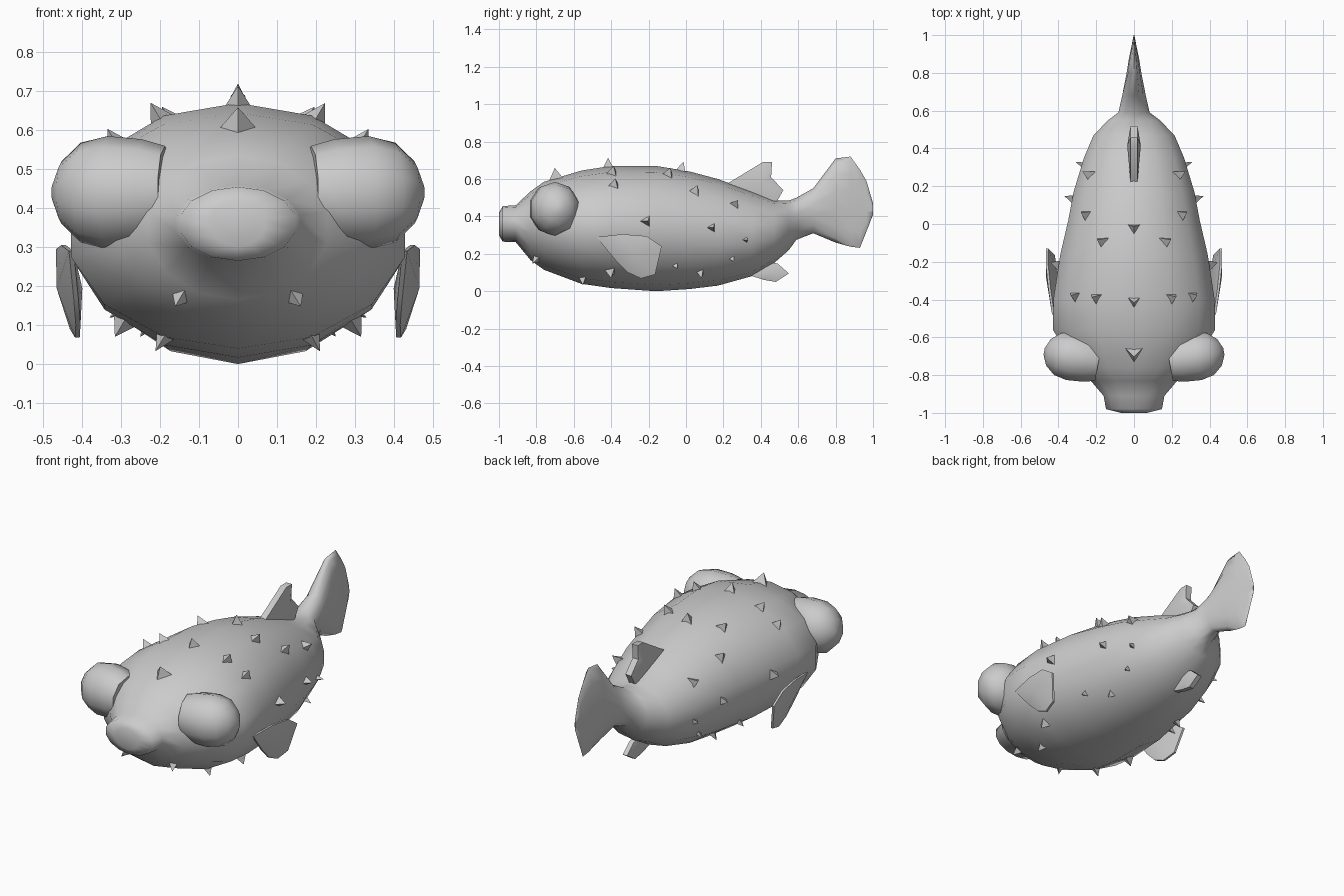
import bpy, math
from mathutils import Vector

if "Cube" in bpy.data.objects:
    bpy.data.objects.remove(bpy.data.objects["Cube"])


def make(name, verts, faces, smooth=None):
    me = bpy.data.meshes.new(name)
    me.from_pydata([tuple(v) for v in verts], [], faces)
    me.update()
    ob = bpy.data.objects.new(name, me)
    bpy.context.collection.objects.link(ob)
    bpy.ops.object.select_all(action='DESELECT')
    ob.select_set(True)
    bpy.context.view_layer.objects.active = ob
    bpy.ops.object.mode_set(mode='EDIT')
    bpy.ops.mesh.select_all(action='SELECT')
    bpy.ops.mesh.normals_make_consistent(inside=False)
    bpy.ops.object.mode_set(mode='OBJECT')
    if smooth:
        bpy.ops.object.shade_smooth_by_angle(angle=math.radians(smooth))
    return ob


def bridge(rings, n):
    """Quads between successive rings of n points, with capped ends."""
    fs = [(r * n + i, r * n + (i + 1) % n, (r + 1) * n + (i + 1) % n, (r + 1) * n + i)
          for r in range(rings - 1) for i in range(n)]
    return fs + [tuple(range(n)), tuple(range((rings - 1) * n, rings * n))]


# Body and tail: elliptical rings (y, top z, bottom z, half width)
stations = [
    (-1.0, .42, .30, .07), (-.98, .455, .265, .152), (-.91, .46, .262, .165),
    (-.83, .535, .165, .235), (-.76, .585, .115, .32), (-.56, .645, .04, .44),
    (-.40, .67, .017, .438), (-.16, .67, .0, .40), (.02, .64, .012, .357),
    (.17, .6, .03, .328), (.35, .535, .08, .272), (.47, .485, .15, .22),
    (.55, .485, .22, .14), (.59, .50, .275, .085), (.68, .55, .31, .064),
    (.80, .71, .26, .040), (.88, .72, .238, .027), (.93, .65, .232, .016),
    (.965, .59, .32, .009), (1.0, .47, .41, .002)]
N = 14
verts = []
for y, zt, zb, w in stations:
    for i in range(N):
        a = 2 * math.pi * i / N
        verts.append((w * math.sin(a), y, (zt + zb) / 2 + (zt - zb) / 2 * math.cos(a)))
body = make("body", verts, bridge(len(stations), N), 75)

# Bulging eyes: domed stalks pointing outward and slightly back (distance, radius)
profile = [(-.15, .12), (-.09, .137), (0, .145), (.07, .128), (.12, .08), (.143, .02)]
M, tilt = 10, math.radians(10)
for s, side in ((1, "right"), (-1, "left")):
    verts = []
    for t, r in profile:
        for i in range(M):
            a = 2 * math.pi * (i + .5) / M
            u = .93 * r * math.cos(a)
            verts.append((s * (.335 + t * math.cos(tilt) - u * math.sin(tilt)),
                          -.70 + t * math.sin(tilt) + u * math.cos(tilt),
                          .44 + r * math.sin(a)))
    make(side + "_eye", verts, bridge(len(profile), M), 60)


# Fins: a side outline with a rim, swollen in the middle
def fin(name, outline, xf, rim, swell):
    n = len(outline)
    cy = sum(p[0] for p in outline) / n
    cz = sum(p[1] for p in outline) / n
    vs = [(xf(y, z) + d * rim, y, z) for d in (-1, 1) for y, z in outline]
    vs += [(xf(cy, cz) + d * swell, cy, cz) for d in (-1, 1)]
    fs = []
    for i in range(n):
        j = (i + 1) % n
        fs += [(i, j, n + j, n + i), (i, j, 2 * n), (n + i, n + j, 2 * n + 1)]
    return make(name, vs, fs, 35)


pectoral = [(-.48, .29), (-.34, .305), (-.21, .295), (-.13, .24), (-.165, .09),
            (-.24, .068), (-.31, .10), (-.38, .17)]
for s, side in ((1, "right"), (-1, "left")):
    fin(side + "_pectoral_fin", pectoral,
        lambda y, z: s * (.435 + .2 * (z - .2) + .12 * (y + .27)), .006, .033)
fin("dorsal_fin", [(.22, .575), (.41, .69), (.46, .69), (.455, .61), (.52, .54),
                   (.48, .47), (.36, .5)], lambda y, z: 0, .018, .036)
fin("anal_fin", [(.34, .085), (.42, .06), (.48, .05), (.55, .095), (.49, .148),
                 (.42, .16)], lambda y, z: 0, .014, .03)

# Three-sided spines snapped onto the skin: (x, y, z, base radius)
spines = [
    (0, -.69, .62, .056), (0, -.41, .67, .04), (0, -.02, .65, .04),
    (.2, -.39, .63, .04), (.315, -.38, .57, .04), (.175, -.09, .63, .04),
    (.255, .05, .53, .042), (.225, .26, .46, .038), (.405, -.21, .375, .042),
    (.33, .14, .34, .034), (.28, .32, .275, .022), (.26, .25, .17, .022),
    (.23, .08, .1, .03), (.32, -.05, .125, .024), (.31, -.40, .08, .042),
    (.2, -.55, .05, .03), (.16, -.82, .15, .032)]
vs, fs = [], []
for x, y, z, r in spines:
    for s in ((1, -1) if x else (1,)):
        ok, p, n, _ = body.closest_point_on_mesh(Vector((s * x, y, z)))
        if not x:
            n = Vector((0, n.y, n.z)).normalized()
        f = (Vector((0, -1, 0)) + n * n.y).normalized()
        t = n.cross(f)
        b = len(vs)
        for k in range(3):
            a = 2 * math.pi * k / 3
            vs.append(p - n * .012 + (f * math.cos(a) + t * math.sin(a)) * r)
        vs.append(p + n * (.026 + r * .5))
        fs += [(b, b + 1, b + 2), (b, b + 1, b + 3), (b + 1, b + 2, b + 3), (b + 2, b, b + 3)]
make("spines", vs, fs)
